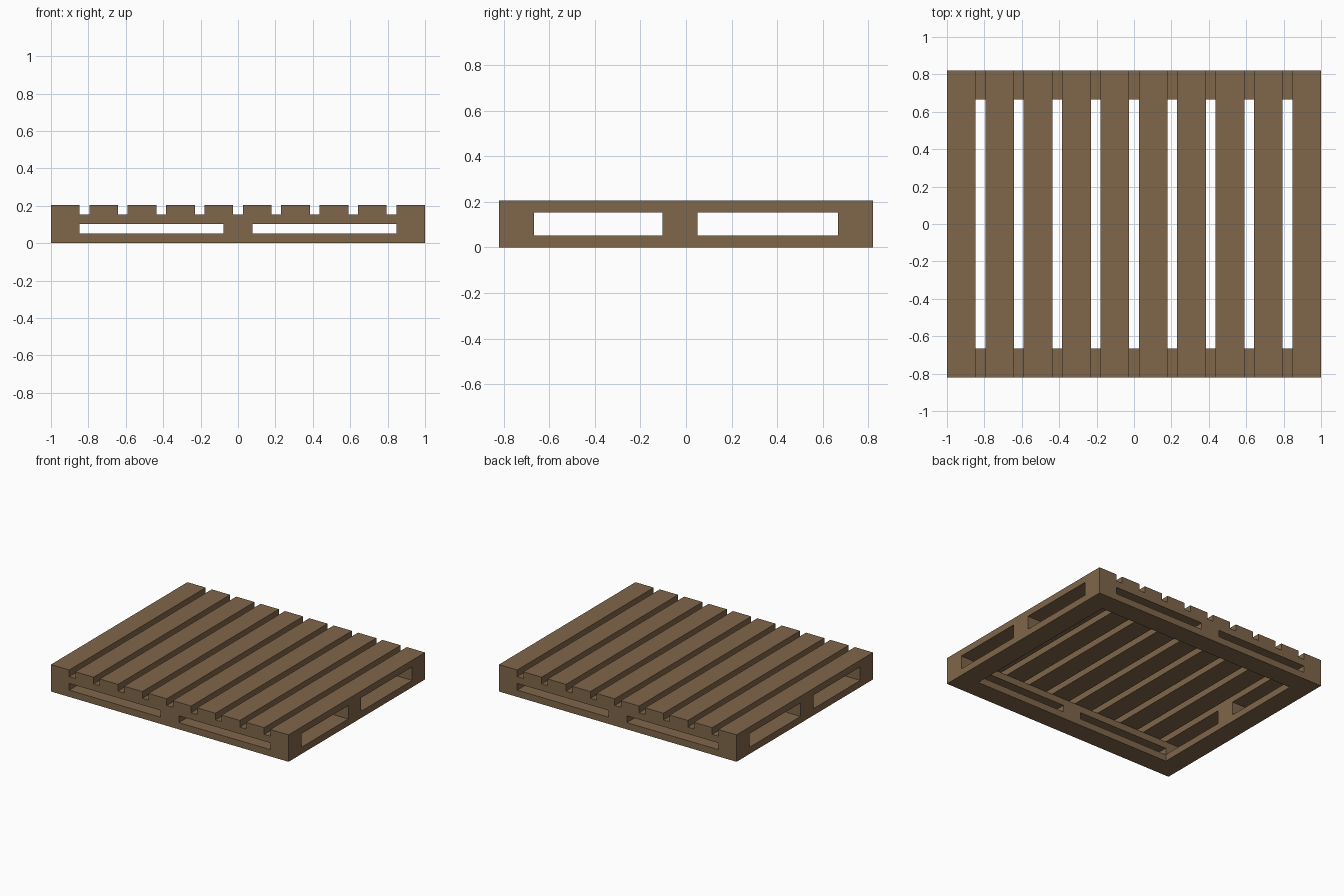
import bpy
import bmesh
from mathutils import Matrix

if "Cube" in bpy.data.objects:
    bpy.data.objects.remove(bpy.data.objects["Cube"])

# Whole-number layout: 39 units = 1.0, so touching boards meet exactly
UNIT = 1 / 39
HALF_X, HALF_Y = 39, 32
BOARD = 6          # board and block width
GAP = 2            # space between deck slats
IN_X, IN_Y = HALF_X - BOARD, HALF_Y - BOARD

wood = bpy.data.materials.new("brown_wood")
wood.diffuse_color = (0.216, 0.133, 0.069, 1)
wood.use_nodes = True
wood.node_tree.nodes["Principled BSDF"].inputs["Base Color"].default_value = wood.diffuse_color


def make_part(name, boxes):
    """One object made of separate boxes (x0, x1, y0, y1, z0, z1)."""
    bm = bmesh.new()
    for x0, x1, y0, y1, z0, z1 in boxes:
        mat = (Matrix.Translation(((x0 + x1) / 2, (y0 + y1) / 2, (z0 + z1) / 2))
               @ Matrix.Diagonal((x1 - x0, y1 - y0, z1 - z0, 1)))
        bmesh.ops.create_cube(bm, size=1, matrix=mat)
    mesh = bpy.data.meshes.new(name)
    bm.to_mesh(mesh)
    bm.free()
    mesh.materials.append(wood)
    obj = bpy.data.objects.new(name, mesh)
    bpy.context.collection.objects.link(obj)
    return obj


def both(x0, x1, y0, y1, z0, z1):
    """A box and its mirror image in y."""
    return [(x0, x1, y0, y1, z0, z1), (x0, x1, -y1, -y0, z0, z1)]


# Ten deck slats running front to back
slats = [(x, x + BOARD, -HALF_Y, HALF_Y, 6, 8)
         for x in range(-HALF_X, HALF_X, BOARD + GAP)]

# Crossbeams under the slat ends
beams = both(-HALF_X, HALF_X, IN_Y, HALF_Y, 4, 6)

# Spacer blocks: corners and middle of each end, plus one per long side
blocks = []
for x in (-HALF_X, -BOARD // 2, IN_X):
    blocks += both(x, x + BOARD, IN_Y, HALF_Y, 2, 4)
for x in (-HALF_X, IN_X):
    blocks.append((x, x + BOARD, -4, 2, 2, 6))

# Bottom frame: two side boards with end boards between them
side_boards = [(x, x + BOARD, -HALF_Y, HALF_Y, 0, 2) for x in (-HALF_X, IN_X)]
end_boards = both(-IN_X, IN_X, IN_Y, HALF_Y, 0, 2)

# Fuse every board into one solid without buried faces
pallet = make_part("pallet", slats)
others = [make_part("crossbeams", beams),
          make_part("spacer_blocks", blocks),
          make_part("bottom_side_boards", side_boards),
          make_part("bottom_end_boards", end_boards)]
for part in others:
    mod = pallet.modifiers.new("join_" + part.name, 'BOOLEAN')
    mod.operation = 'UNION'
    mod.solver = 'EXACT'
    mod.object = part

bpy.context.view_layer.update()
solid = bpy.data.meshes.new_from_object(
    pallet.evaluated_get(bpy.context.evaluated_depsgraph_get()))
pallet.modifiers.clear()
pallet.data = solid
for part in others:
    bpy.data.objects.remove(part)

solid.transform(Matrix.Scale(UNIT, 4))
